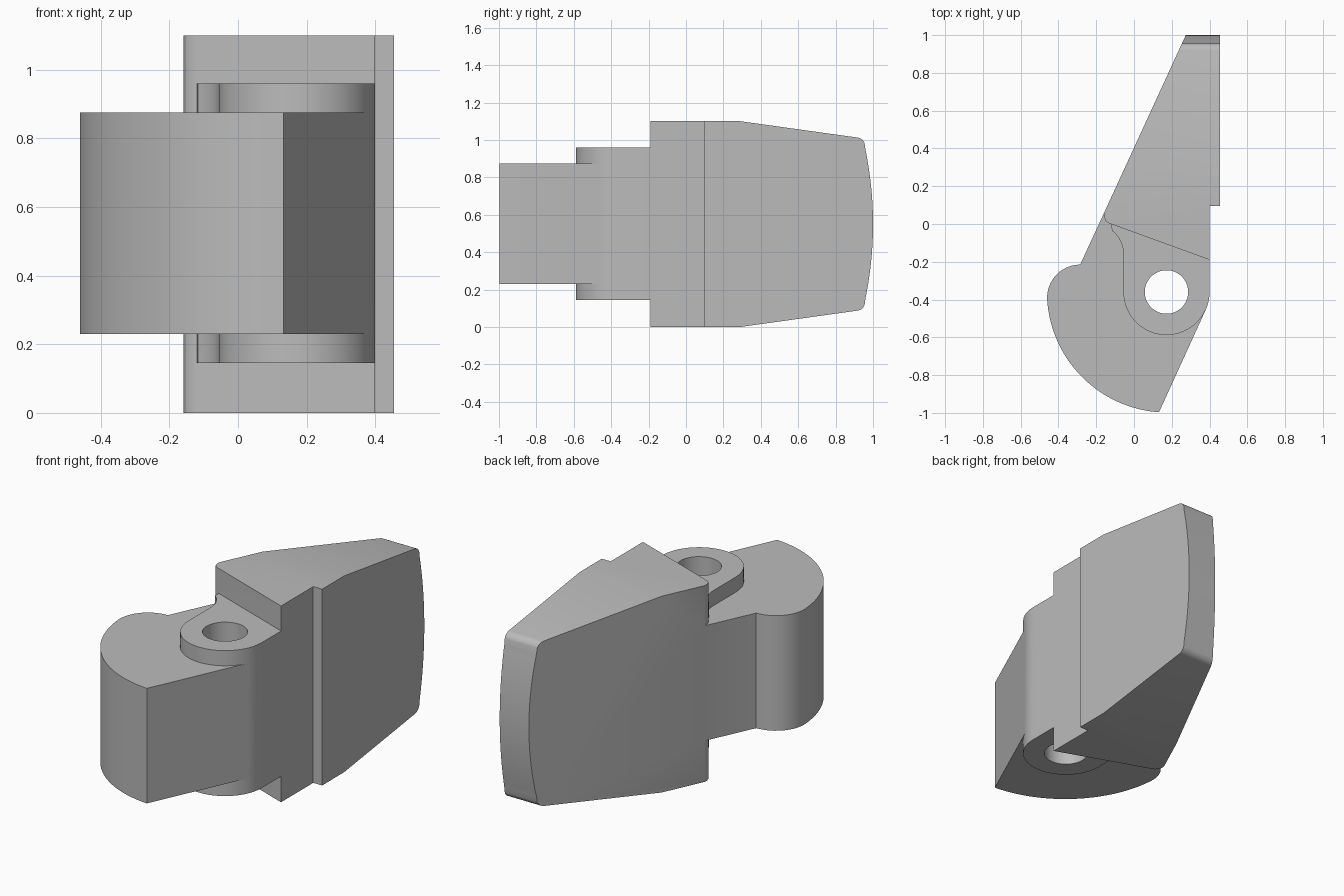
import bpy, bmesh, math
from mathutils import Vector

if "Cube" in bpy.data.objects:
    bpy.data.objects.remove(bpy.data.objects["Cube"])

PIVOT = (0.172, -0.36)
R = 0.228


def arc(c, r, a0, a1, n):
    """Points on an arc, angles in degrees."""
    return [(c[0] + r * math.cos(math.radians(a0 + (a1 - a0) * i / n)),
             c[1] + r * math.sin(math.radians(a0 + (a1 - a0) * i / n))) for i in range(n + 1)]


def prism(name, pts, lo, hi, along_x=False):
    """Extrude a profile: (x, y) along z, or (y, z) along x."""
    bm = bmesh.new()
    vs = [bm.verts.new((lo, a, b) if along_x else (a, b, lo)) for a, b in pts]
    face = bm.faces.new(vs)
    out = bmesh.ops.extrude_face_region(bm, geom=[face])
    d = Vector((hi - lo, 0, 0)) if along_x else Vector((0, 0, hi - lo))
    bmesh.ops.translate(bm, vec=d, verts=[g for g in out["geom"] if isinstance(g, bmesh.types.BMVert)])
    bmesh.ops.recalc_face_normals(bm, faces=bm.faces)
    me = bpy.data.meshes.new(name)
    bm.to_mesh(me)
    bm.free()
    ob = bpy.data.objects.new(name, me)
    bpy.context.collection.objects.link(ob)
    return ob


def combine(target, other, op):
    """Apply a boolean and discard the second solid."""
    bpy.context.view_layer.objects.active = target
    m = target.modifiers.new(op, 'BOOLEAN')
    m.object, m.operation, m.solver = other, op, 'EXACT'
    bpy.ops.object.modifier_apply(modifier=m.name)
    bpy.data.objects.remove(other)


# Shared rounded corner on the right of the pivot
corner = arc(PIVOT, R, -24.8, 0, 8)

# Wedge-shaped thumb plate
latch = prism("latch_body", [
    (0.297, 1.05), (-0.158, 0.06), (-0.159, 0.04), (-0.151, 0.018), (-0.138, 0.006), (-0.12, -0.001),
    (0.40, -0.19), (0.40, 0.095), (0.455, 0.095), (0.455, 1.05)], 0, 1.1)

# Side profile that tapers and rounds the thumb plate end
upper = [(-0.5, 1.11), (-0.5, 1.10), (0.29, 1.10)][1:]
upper += arc((0.912, 0.968), 0.045, 82, 17, 8)
zs = [0.95 - 0.4 * i / 12 for i in range(13)]
upper += [(1.0 - 0.255 * (z - 0.55) ** 2, z) for z in zs]
side = upper + [(y, 1.1 - z) for y, z in reversed(upper[:-1])]
combine(latch, prism("end_cutter", side, -1, 1, True), 'INTERSECT')

# Cam block
cam = [(-0.158, 0.06), (-0.285, -0.215)]
cam += arc((-0.285, -0.39), 0.175, 90, 180, 14)
cam += arc((0.177, -0.36), 0.638, 183.5, 266, 32)
cam += corner + [(0.40, 0.0), (0.1, 0.1)]
combine(latch, prism("cam_block", cam, 0.23, 0.875), 'UNION')

# Pivot boss
boss = arc(PIVOT, R, 180, 335.2, 32) + corner[1:] + [(0.40, 0.0), (0.0, 0.06), (-0.12, 0.012)]
boss += arc((-0.215, -0.16), 0.159, 52, 0, 10)
combine(latch, prism("pivot_boss", boss, 0.145, 0.96), 'UNION')

# Pin hole
combine(latch, prism("pin_hole", arc(PIVOT, 0.115, 0, 360, 48)[:-1], -0.2, 1.3), 'DIFFERENCE')

# Plain grey
grey = bpy.data.materials.new("plain grey")
grey.diffuse_color = (0.5, 0.5, 0.5, 1)
grey.use_nodes = True
grey.node_tree.nodes["Principled BSDF"].inputs["Base Color"].default_value = grey.diffuse_color
latch.data.materials.clear()
latch.data.materials.append(grey)
for p in latch.data.polygons:
    p.material_index = 0

bpy.ops.object.select_all(action='DESELECT')
latch.select_set(True)
bpy.context.view_layer.objects.active = latch
bpy.ops.object.shade_smooth_by_angle(angle=math.radians(25))
